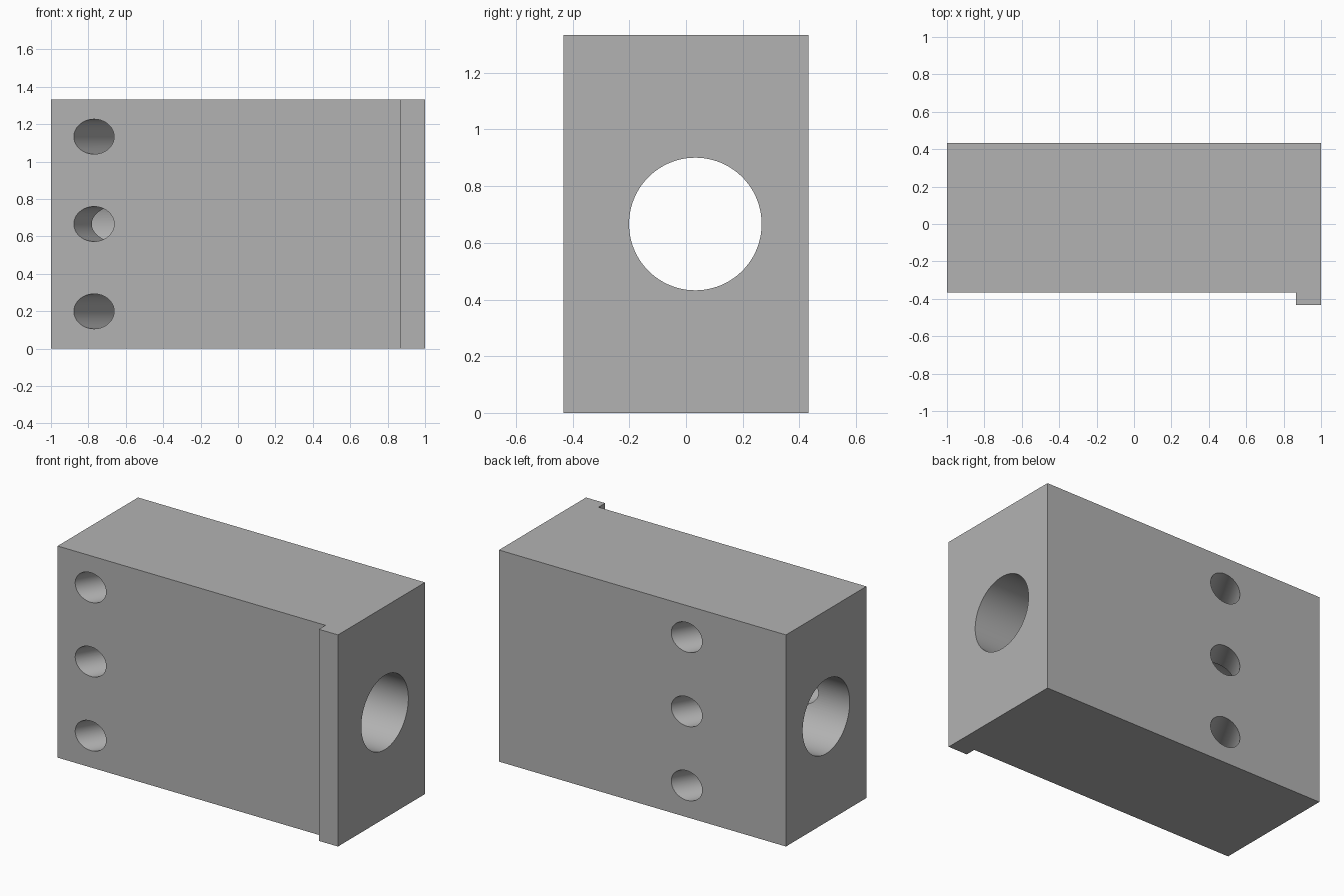
import bpy
import bmesh
import math
from mathutils import Matrix, Vector

if "Cube" in bpy.data.objects:
    bpy.data.objects.remove(bpy.data.objects["Cube"], do_unlink=True)

HEIGHT = 1.333
MID = HEIGHT / 2

gray = bpy.data.materials.new("plain gray")
gray.use_nodes = True
color = (0.45, 0.45, 0.45, 1)
gray.diffuse_color = color
gray.node_tree.nodes["Principled BSDF"].inputs["Base Color"].default_value = color


def add_object(name, bm):
    bmesh.ops.recalc_face_normals(bm, faces=bm.faces)
    mesh = bpy.data.meshes.new(name)
    bm.to_mesh(mesh)
    bm.free()
    mesh.materials.append(gray)
    obj = bpy.data.objects.new(name, mesh)
    bpy.context.collection.objects.link(obj)
    return obj


def add_drill(name, center, direction, radius, sides):
    turn = Vector(direction).to_track_quat("Z", "Y").to_matrix().to_4x4()
    bm = bmesh.new()
    bmesh.ops.create_cone(bm, cap_ends=True, segments=sides, radius1=radius,
                          radius2=radius, depth=3,
                          matrix=Matrix.Translation(center) @ turn)
    drill = add_object(name, bm)
    drill.hide_render = True
    return drill


# Block with a full-height lip at the front left edge
outline = [(-1, -0.367), (0.867, -0.367), (0.867, -0.433),
           (1, -0.433), (1, 0.433), (-1, 0.433)]
bm = bmesh.new()
base = bm.faces.new([bm.verts.new((x, y, 0)) for x, y in outline])
top = bmesh.ops.extrude_face_region(bm, geom=[base])["geom"]
bmesh.ops.translate(bm, vec=(0, 0, HEIGHT),
                    verts=[v for v in top if isinstance(v, bmesh.types.BMVert)])
block = add_object("block", bm)

# Long bore, and three slanted holes from front to back
drills = [add_drill("bore_cutter", (0, 0.033, MID), (1, 0, 0), 0.234, 96)]
slant = math.radians(30)
for i in (-1, 0, 1):
    drills.append(add_drill(f"slanted_hole_cutter_{i + 2}",
                            (-0.77, -0.367, MID + i * 0.467),
                            (math.sin(slant), math.cos(slant), 0), 0.0933, 64))

bpy.context.view_layer.objects.active = block
block.select_set(True)
for drill in drills:
    cut = block.modifiers.new(drill.name, "BOOLEAN")
    cut.operation = "DIFFERENCE"
    cut.solver = "EXACT"
    cut.object = drill
    bpy.ops.object.modifier_apply(modifier=cut.name)
    bpy.data.objects.remove(drill, do_unlink=True)

# Smooth hole walls, sharp rims
bpy.ops.object.shade_smooth_by_angle(angle=math.radians(25))
